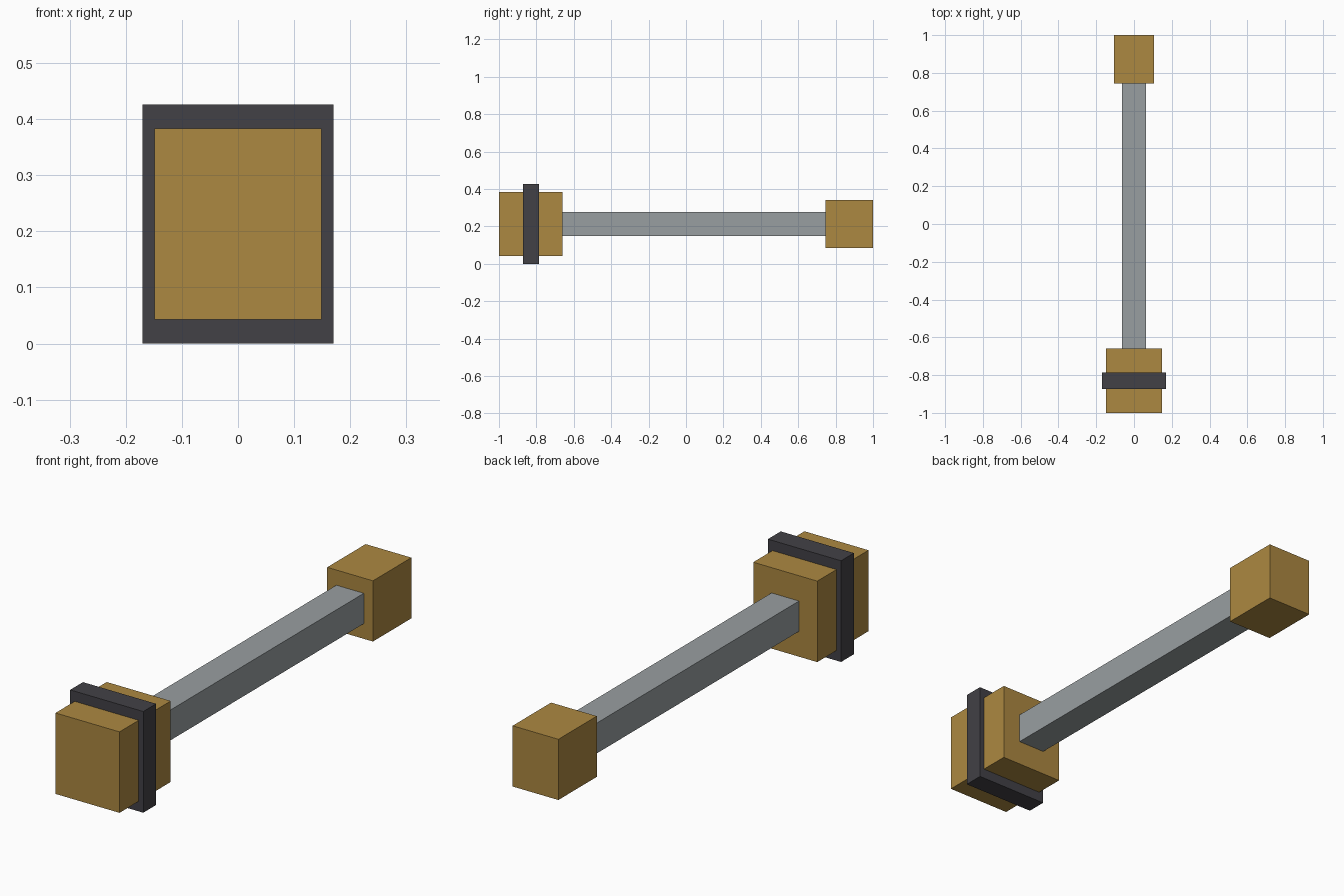
import bpy

if "Cube" in bpy.data.objects:
    bpy.data.objects.remove(bpy.data.objects["Cube"])

U = 2 / 47      # modelling unit: the hammer is 47 units long
MID_Z = 5 * U   # height of the long axis


def material(name, srgb):
    m = bpy.data.materials.new(name)
    linear = [((c / 255 + 0.055) / 1.055) ** 2.4 for c in srgb]
    m.diffuse_color = (*linear, 1)
    m.use_nodes = True
    m.node_tree.nodes["Principled BSDF"].inputs["Base Color"].default_value = m.diffuse_color
    return m


gold = material("gold", (172, 136, 65))
steel = material("steel grey", (153, 159, 161))
dark = material("dark iron", (66, 65, 70))


def block(name, width, height, start, length, mat):
    """Box centred on the long axis, starting `start` units from the front."""
    y = -1 + (start + length / 2) * U
    bpy.ops.mesh.primitive_cube_add(size=1, location=(0, y, MID_Z))
    ob = bpy.context.object
    ob.name = name
    ob.scale = (width * U, length * U, height * U)
    bpy.ops.object.transform_apply(location=False, rotation=False, scale=True)
    ob.data.materials.append(mat)
    return ob


block("head", 7, 8, 0, 8, gold)          # large front block
block("head_band", 8, 10, 3, 2, dark)    # band around the head
block("shaft", 3, 3, 8, 33, steel)       # long square rod
block("end_cap", 5, 6, 41, 6, gold)      # block at the back end
